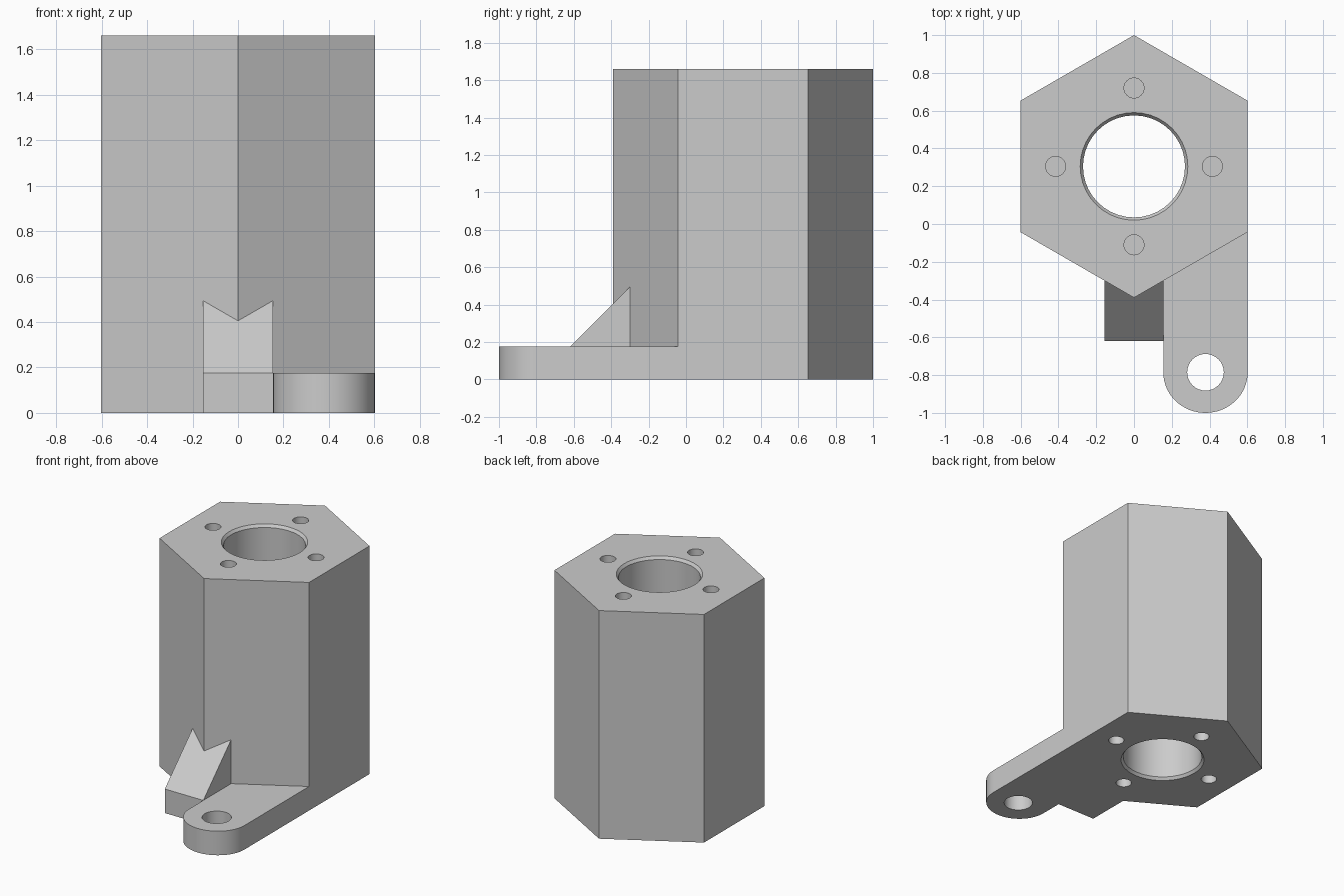
import bpy, bmesh
from math import sin, cos, pi, radians
from mathutils import Vector

if "Cube" in bpy.data.objects:
    bpy.data.objects.remove(bpy.data.objects["Cube"], do_unlink=True)

HEX_Y, HEX_R, HEIGHT = 0.305, 0.695, 1.66
HALF = HEX_R * cos(pi / 6)
BASE = 0.175
RIB = 0.155

grey = bpy.data.materials.new("plain grey")
grey.use_nodes = True
grey.diffuse_color = (0.6, 0.6, 0.6, 1)
grey.node_tree.nodes["Principled BSDF"].inputs["Base Color"].default_value = (0.6, 0.6, 0.6, 1)


def make(name, bm):
    bmesh.ops.recalc_face_normals(bm, faces=bm.faces)
    mesh = bpy.data.meshes.new(name)
    bm.to_mesh(mesh)
    bm.free()
    mesh.materials.append(grey)
    obj = bpy.data.objects.new(name, mesh)
    bpy.context.collection.objects.link(obj)
    return obj


def prism(bm, points, shift):
    """Extrude a closed outline along a vector."""
    face = bm.faces.new([bm.verts.new(p) for p in points])
    ext = bmesh.ops.extrude_face_region(bm, geom=[face])
    verts = [g for g in ext["geom"] if isinstance(g, bmesh.types.BMVert)]
    bmesh.ops.translate(bm, verts=verts, vec=shift)


def turned(bm, x, y, profile, n):
    """Solid of revolution from (radius, height) pairs."""
    rings = [[bm.verts.new((x + r * cos(2 * pi * i / n), y + r * sin(2 * pi * i / n), z))
              for i in range(n)] for r, z in profile]
    for a, b in zip(rings, rings[1:]):
        for i in range(n):
            j = (i + 1) % n
            bm.faces.new((a[i], a[j], b[j], b[i]))
    bm.faces.new(rings[0])
    bm.faces.new(rings[-1])


def finish(obj, cutter_bm=None):
    """Cut the holes, then smooth the rounded walls."""
    if cutter_bm:
        cutter = make("hole_cutter", cutter_bm)
        cutter.hide_render = True
        mod = obj.modifiers.new("holes", "BOOLEAN")
        mod.operation, mod.solver, mod.object = "DIFFERENCE", "EXACT", cutter
        deps = bpy.context.evaluated_depsgraph_get()
        obj_mesh = bpy.data.meshes.new_from_object(obj.evaluated_get(deps))
        obj.modifiers.clear()
        obj.data = obj_mesh
        bpy.data.objects.remove(cutter, do_unlink=True)
    obj.data.shade_smooth()
    obj.data.set_sharp_from_angle(angle=radians(25))


# Hexagonal body with a chamfered bore and blind screw holes at both ends
bm = bmesh.new()
prism(bm, [(HEX_R * sin(i * pi / 3), HEX_Y + HEX_R * cos(i * pi / 3), 0) for i in range(6)],
      (0, 0, HEIGHT))
body = make("hexagonal_body", bm)

cut = bmesh.new()
flare, bore, lip = 0.285, 0.27, 0.02
turned(cut, 0, HEX_Y, [(flare, -0.1), (flare, 0), (bore, lip), (bore, HEIGHT - lip),
                       (flare, HEIGHT), (flare, HEIGHT + 0.1)], 40)
for i in range(4):
    x, y = 0.415 * cos(i * pi / 2), HEX_Y + 0.415 * sin(i * pi / 2)
    for low, high in ((-0.1, 0.3), (HEIGHT - 0.3, HEIGHT + 0.1)):
        turned(cut, x, y, [(0.053, low), (0.053, high)], 24)
finish(body, cut)

# Mounting arm with a rounded end, flush with the body's left side
corner_y = HEX_Y - HEX_R / 2
front_y = HEX_Y - HEX_R
mid, half_w, eye_y = (HALF + RIB) / 2, (HALF - RIB) / 2, -0.785
outline = [(HALF, corner_y, 0), (RIB, front_y + RIB * (corner_y - front_y) / HALF, 0)]
outline += [(mid - half_w * cos(pi * i / 32), eye_y - (1 + eye_y) * sin(pi * i / 32), 0)
            for i in range(33)]
bm = bmesh.new()
prism(bm, outline, (0, 0, BASE))
arm = make("mounting_arm", bm)
cut = bmesh.new()
turned(cut, mid, eye_y, [(0.097, -0.1), (0.097, BASE + 0.1)], 32)
finish(arm, cut)

# Sloped rib: one half trimmed to the body's face, then mirrored
bm = bmesh.new()
prism(bm, [(0, -0.62, 0), (0, -0.62, BASE), (0, -0.2, BASE + 0.42), (0, -0.2, 0)], (RIB, 0, 0))
cutoff = Vector((sin(pi / 6), -cos(pi / 6), 0))
trim = bmesh.ops.bisect_plane(bm, geom=bm.verts[:] + bm.edges[:] + bm.faces[:],
                              plane_co=(0, front_y, 0), plane_no=cutoff, clear_inner=True)
bmesh.ops.holes_fill(bm, edges=[e for e in bm.edges if e.is_boundary])
inner = [f for f in bm.faces if all(abs(v.co.x) < 1e-5 for v in f.verts)]
bmesh.ops.delete(bm, geom=inner, context="FACES")
rib = make("sloped_rib", bm)
mirror = rib.modifiers.new("mirror", "MIRROR")
mirror.use_clip = True
finish(rib)
